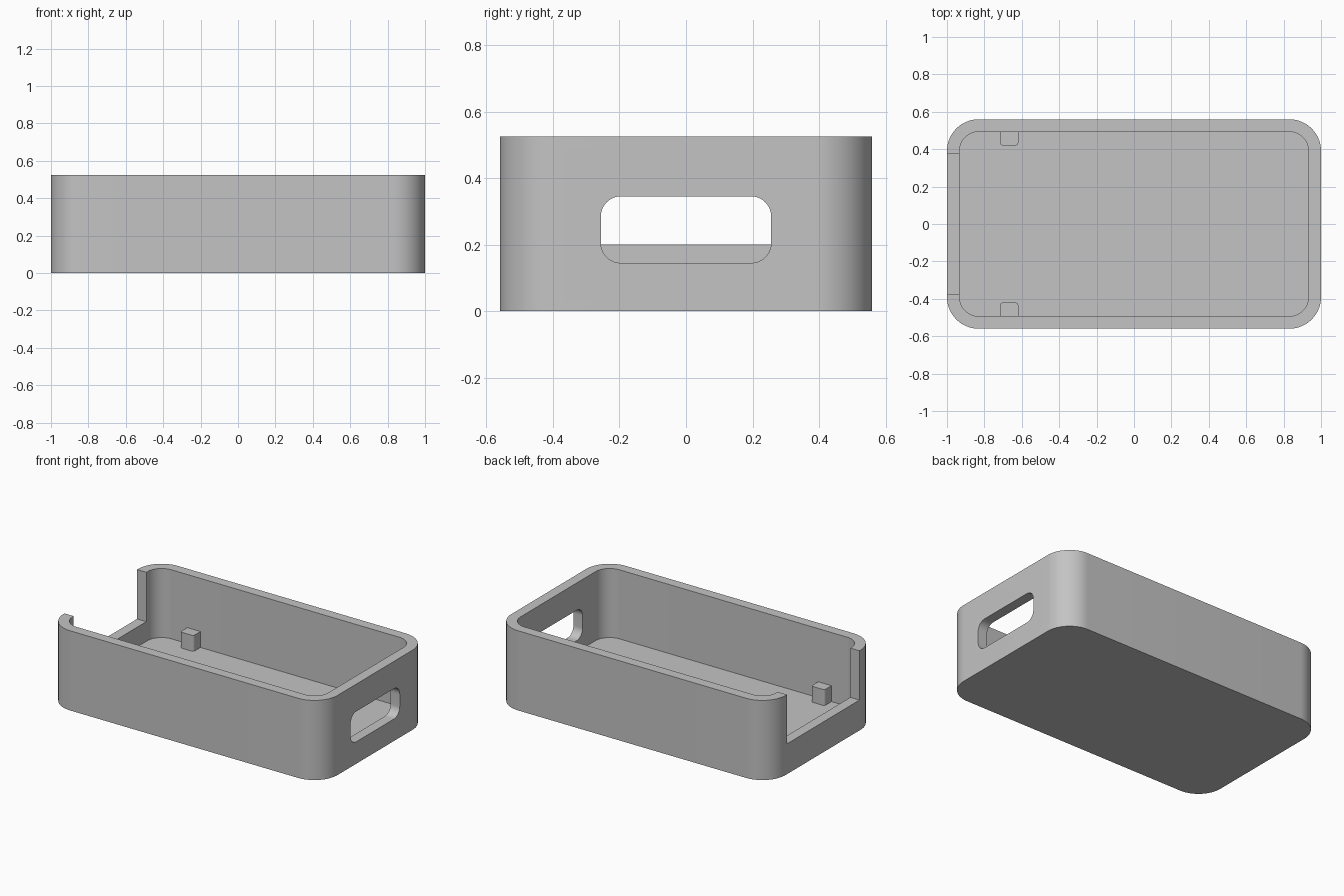
import bpy, bmesh, math
from mathutils import Matrix

cube = bpy.data.objects.get("Cube")
if cube:
    bpy.data.objects.remove(cube, do_unlink=True)

LENGTH, WIDTH, HEIGHT = 2.0, 1.12, 0.525
WALL, FLOOR, RADIUS = 0.067, 0.07, 0.17

grey = bpy.data.materials.new("plain grey")
grey.use_nodes = True
colour = (0.55, 0.55, 0.55, 1)
grey.diffuse_color = colour
grey.node_tree.nodes["Principled BSDF"].inputs["Base Color"].default_value = colour


def rounded_prism(name, a, b, radius, low, high, matrix=Matrix(), steps=16):
    """Extrude an a by b rounded rectangle from low to high, then transform it."""
    bm = bmesh.new()
    ring = []
    for k, (sx, sy) in enumerate(((1, 1), (-1, 1), (-1, -1), (1, -1))):
        for i in range(steps + 1):
            t = (k + i / steps) * math.pi / 2
            ring.append(bm.verts.new((sx * (a / 2 - radius) + radius * math.cos(t),
                                      sy * (b / 2 - radius) + radius * math.sin(t), low)))
    base = bm.faces.new(ring)
    top = bmesh.ops.extrude_face_region(bm, geom=[base])["geom"]
    bmesh.ops.translate(bm, vec=(0, 0, high - low),
                        verts=[v for v in top if isinstance(v, bmesh.types.BMVert)])
    bmesh.ops.transform(bm, matrix=matrix, verts=bm.verts)
    bmesh.ops.recalc_face_normals(bm, faces=bm.faces)
    mesh = bpy.data.meshes.new(name)
    bm.to_mesh(mesh)
    bm.free()
    mesh.materials.append(grey)
    obj = bpy.data.objects.new(name, mesh)
    bpy.context.collection.objects.link(obj)
    return obj


def smooth(obj):
    bpy.ops.object.select_all(action='DESELECT')
    obj.select_set(True)
    bpy.context.view_layer.objects.active = obj
    bpy.ops.object.shade_smooth_by_angle(angle=math.radians(30))


# Tray body and the cutters that hollow it
tray = rounded_prism("tray", LENGTH, WIDTH, RADIUS, 0, HEIGHT)
cavity = rounded_prism("cavity_cutter", LENGTH - 2 * WALL, WIDTH - 2 * WALL,
                       RADIUS - WALL, FLOOR, HEIGHT + 0.2)

# Rounded slot through the left end wall: local x -> y, y -> z, z -> x
end_facing = Matrix(((0, 0, 1, 0), (1, 0, 0, 0), (0, 1, 0, 0.245), (0, 0, 0, 1)))
slot = rounded_prism("slot_cutter", 0.512, 0.2, 0.06, 0.85, 1.1, end_facing)

# Open notch in the right end wall, down to a low sill
bpy.ops.mesh.primitive_cube_add(size=1, location=(-1, 0, 0.5))
notch = bpy.context.object
notch.name = "notch_cutter"
notch.scale = (0.3, 0.756, 0.6)

for cutter in (cavity, slot, notch):
    mod = tray.modifiers.new(cutter.name, 'BOOLEAN')
    mod.operation = 'DIFFERENCE'
    mod.solver = 'EXACT'
    mod.object = cutter
    bpy.context.view_layer.objects.active = tray
    tray.select_set(True)
    bpy.ops.object.modifier_apply(modifier=mod.name)
for cutter in (cavity, slot, notch):
    bpy.data.objects.remove(cutter, do_unlink=True)
smooth(tray)

# Small floor pegs against the long walls, inner corners softly rounded
for side, y in (("front", -1), ("back", 1)):
    peg = rounded_prism(side + "_peg", 0.097, 0.11, 0.015, FLOOR - 0.01, 0.175,
                        Matrix.Translation((-0.667, y * 0.475, 0)), steps=5)
    smooth(peg)
